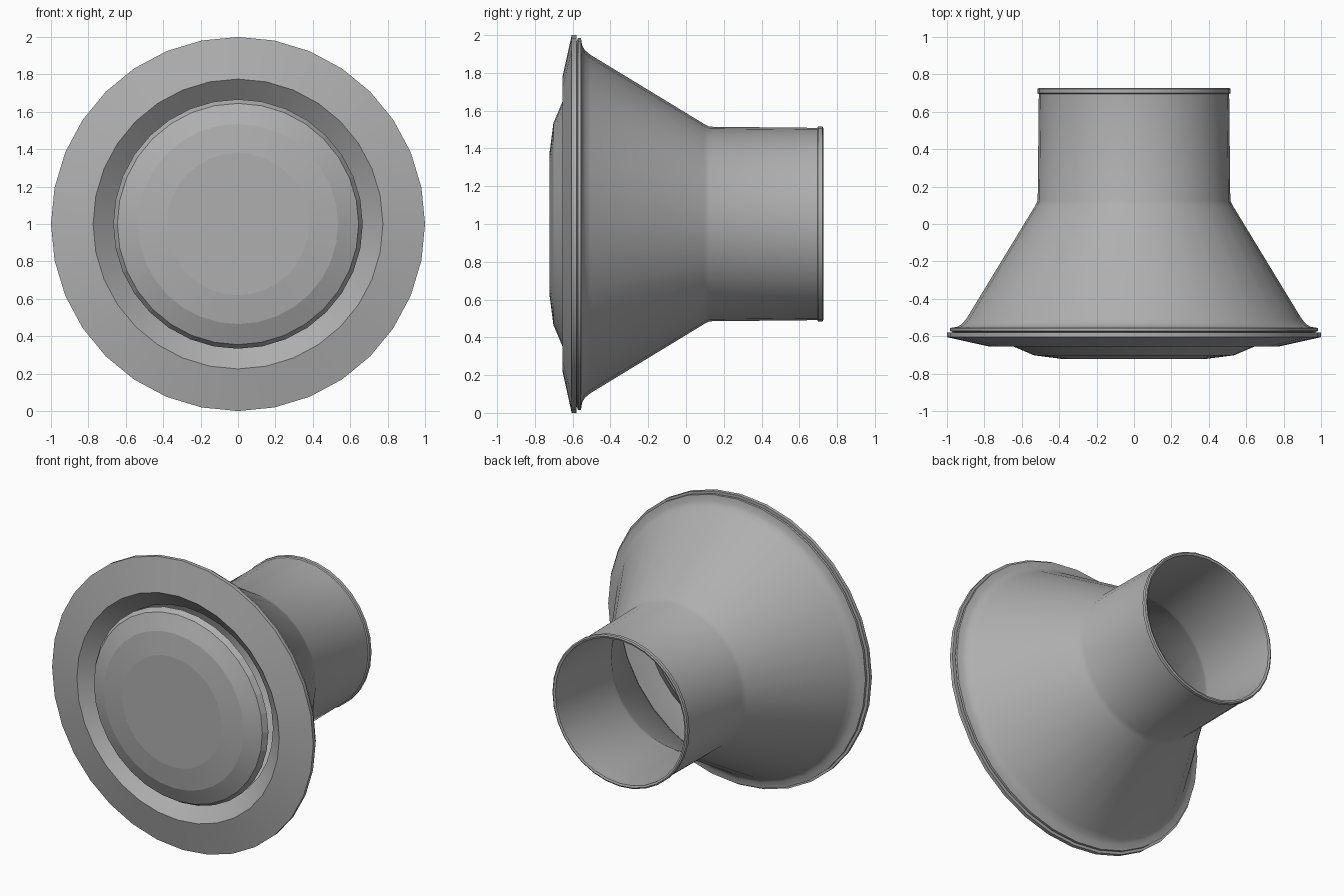
import bpy, bmesh, math

if "Cube" in bpy.data.objects:
    bpy.data.objects.remove(bpy.data.objects["Cube"])

SEG = 32
grey = bpy.data.materials.new("dark_grey")
grey.diffuse_color = (0.43, 0.43, 0.43, 1)
grey.use_nodes = True
grey.node_tree.nodes["Principled BSDF"].inputs["Base Color"].default_value = grey.diffuse_color


def lathe(name, profile, closed=True, angle=30):
    """Revolve (radius, y) points around the y axis at z = 1."""
    bm = bmesh.new()
    rings = []
    for r, y in profile:
        if r == 0:
            rings.append([bm.verts.new((0, y, 1))] * SEG)
        else:
            rings.append([bm.verts.new((r * math.sin(2 * math.pi * i / SEG), y,
                                        1 + r * math.cos(2 * math.pi * i / SEG)))
                          for i in range(SEG)])
    pairs = list(zip(rings, rings[1:]))
    if closed:
        pairs.append((rings[-1], rings[0]))
    for a, b in pairs:
        for i in range(SEG):
            j = (i + 1) % SEG
            quad = list(dict.fromkeys((a[i], a[j], b[j], b[i])))
            bm.faces.new(quad)
    bmesh.ops.recalc_face_normals(bm, faces=bm.faces)
    me = bpy.data.meshes.new(name)
    bm.to_mesh(me)
    bm.free()
    me.materials.append(grey)
    ob = bpy.data.objects.new(name, me)
    bpy.context.collection.objects.link(ob)
    bpy.ops.object.select_all(action='DESELECT')
    ob.select_set(True)
    bpy.context.view_layer.objects.active = ob
    bpy.ops.object.shade_smooth_by_angle(angle=math.radians(angle))
    return ob


# Flared housing with seating collar, hollow neck and rolled lip
lathe("housing", [
    (0.965, -0.588), (0.97, -0.577), (0.985, -0.572), (0.985, -0.556),
    (0.945, -0.55), (0.92, -0.535), (0.895, -0.505), (0.53, 0.095),
    (0.515, 0.125), (0.509, 0.695), (0.517, 0.70), (0.517, 0.722),
    (0.508, 0.727), (0.495, 0.722), (0.495, 0.125), (0.505, 0.095),
    (0.87, -0.505), (0.90, -0.55), (0.93, -0.588)], angle=40)

# Front trim ring with sloping face and funnel-shaped inner edge
lathe("front_ring", [
    (1.0, -0.58), (1.0, -0.605), (0.775, -0.655), (0.66, -0.56),
    (0.66, -0.54), (0.77, -0.63), (0.96, -0.58)], angle=20)

# Domed centre disc with stepped bevels
lathe("centre_disc", [
    (0, -0.722), (0.38, -0.722), (0.535, -0.702), (0.645, -0.655),
    (0.667, -0.62), (0.655, -0.615), (0.63, -0.645), (0.53, -0.687),
    (0.38, -0.705), (0, -0.705)], closed=False, angle=6)
